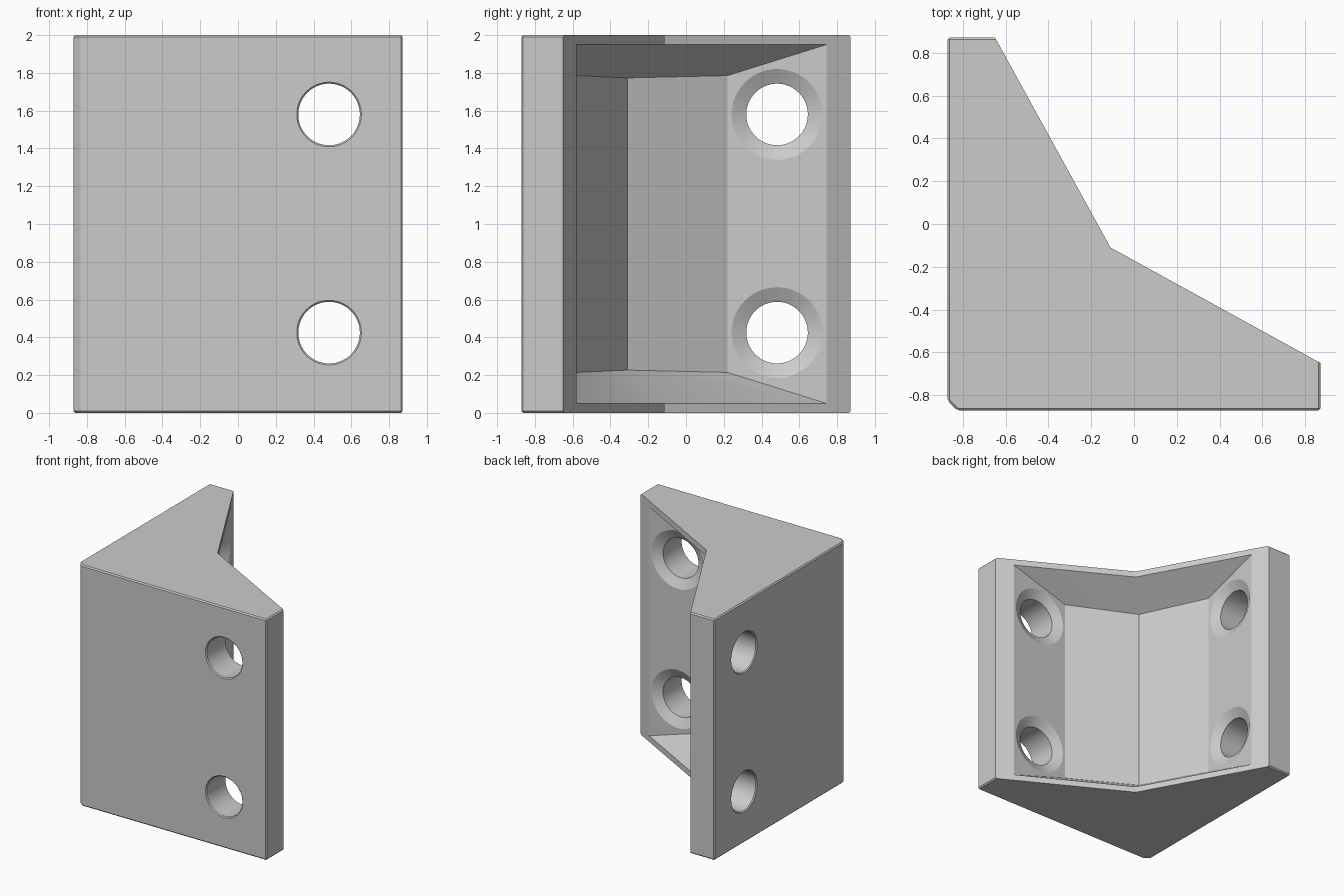
import bpy, bmesh, math

cube = bpy.data.objects.get("Cube")
if cube:
    bpy.data.objects.remove(cube, do_unlink=True)

HEIGHT = 2.0
OUT = 0.872       # outer faces
WALL = -0.58      # inner face of each plate
TIP = 0.65        # where the slope meets each end
RIDGE = -0.11     # where the two slopes meet

grey = bpy.data.materials.new("light grey")
grey.use_nodes = True
colour = (0.6, 0.6, 0.6, 1)
grey.diffuse_color = colour
grey.node_tree.nodes["Principled BSDF"].inputs["Base Color"].default_value = colour


def make_object(name, bm):
    bmesh.ops.recalc_face_normals(bm, faces=bm.faces)
    mesh = bpy.data.meshes.new(name)
    bm.to_mesh(mesh)
    bm.free()
    mesh.materials.append(grey)
    obj = bpy.data.objects.new(name, mesh)
    bpy.context.collection.objects.link(obj)
    return obj


def loft(bm, rings):
    """Join equal rings of points into a closed solid."""
    loops = [[bm.verts.new(p) for p in ring] for ring in rings]
    for a, b in zip(loops, loops[1:]):
        for i in range(len(a)):
            j = (i + 1) % len(a)
            bm.faces.new((a[i], a[j], b[j], b[i]))
    bm.faces.new(loops[0])
    bm.faces.new(loops[-1])


# Bracket body: corner profile extruded upward
profile = [(-OUT, OUT), (-TIP, OUT), (RIDGE, RIDGE), (OUT, -TIP),
           (OUT, -OUT), (-OUT + 0.045, -OUT), (-OUT, -OUT + 0.045)]
bm = bmesh.new()
loft(bm, [[(x, y, z) for x, y in profile] for z in (0, HEIGHT)])
bmesh.ops.recalc_face_normals(bm, faces=bm.faces)


def is_slope(face):
    n = face.normal
    return n.x > 0.1 and n.y > 0.1


# Fine chamfer on every outer edge away from the slopes
edges = [e for e in bm.edges if not any(is_slope(f) for f in e.link_faces)]
bmesh.ops.bevel(bm, geom=edges, offset=0.01, segments=1, affect='EDGES')
body = make_object("corner_bracket", bm)

# Pocket cutter: its floor and ceiling taper with depth below the slopes
dx, dy = RIDGE + TIP, RIDGE - OUT
size = math.hypot(dx, dy)
nx, ny = -dy / size, dx / size


def floor_height(x, y):
    a = nx * (x - RIDGE) + ny * (y - RIDGE)
    b = ny * (x - RIDGE) + nx * (y - RIDGE)
    depth = -(a if y > x else b)
    return 0.05 + 0.65 * depth


MOUTH, BEND, CREASE, LIP = 0.83, 0.22, -0.31, -0.0745
section = [(WALL, MOUTH), (WALL, BEND), (CREASE, CREASE),
           (BEND, WALL), (MOUTH, WALL), (LIP, LIP)]
bm = bmesh.new()
low = [(x, y, floor_height(x, y)) for x, y in section]
high = [(x, y, HEIGHT - z) for x, y, z in low]
sides = [bm.verts.new(p) for p in low], [bm.verts.new(p) for p in high]
for i in range(6):
    j = (i + 1) % 6
    bm.faces.new((sides[0][i], sides[0][j], sides[1][j], sides[1][i]))
for ring in sides:
    bm.faces.new((ring[0], ring[1], ring[2], ring[5]))
    bm.faces.new((ring[5], ring[2], ring[3], ring[4]))
cutters = [make_object("pocket_cutter", bm)]

# Countersunk screw holes: two through each plate
hole_profile = [(0.181, -OUT - 0.01), (0.163, -OUT + 0.008),
                (0.163, WALL - 0.04), (0.25, WALL + 0.005)]
STEPS = 64
for swap in (False, True):
    for z in (0.425, 1.58):
        rings = []
        for r, depth in hole_profile:
            ring = []
            for k in range(STEPS):
                t = math.tau * k / STEPS
                across, up = 0.482 + r * math.cos(t), z + r * math.sin(t)
                ring.append((depth, across, up) if swap else (across, depth, up))
            rings.append(ring)
        bm = bmesh.new()
        loft(bm, rings)
        cutters.append(make_object("hole_cutter", bm))

# Cut the body, then discard the cutters
bpy.context.view_layer.objects.active = body
for obj in bpy.context.selected_objects:
    obj.select_set(False)
body.select_set(True)
for cutter in cutters:
    cutter.hide_render = True
    mod = body.modifiers.new("cut", 'BOOLEAN')
    mod.operation = 'DIFFERENCE'
    mod.solver = 'EXACT'
    mod.object = cutter
    bpy.ops.object.modifier_apply(modifier=mod.name)
    bpy.data.objects.remove(cutter, do_unlink=True)

bpy.ops.object.shade_smooth_by_angle(angle=math.radians(20))
